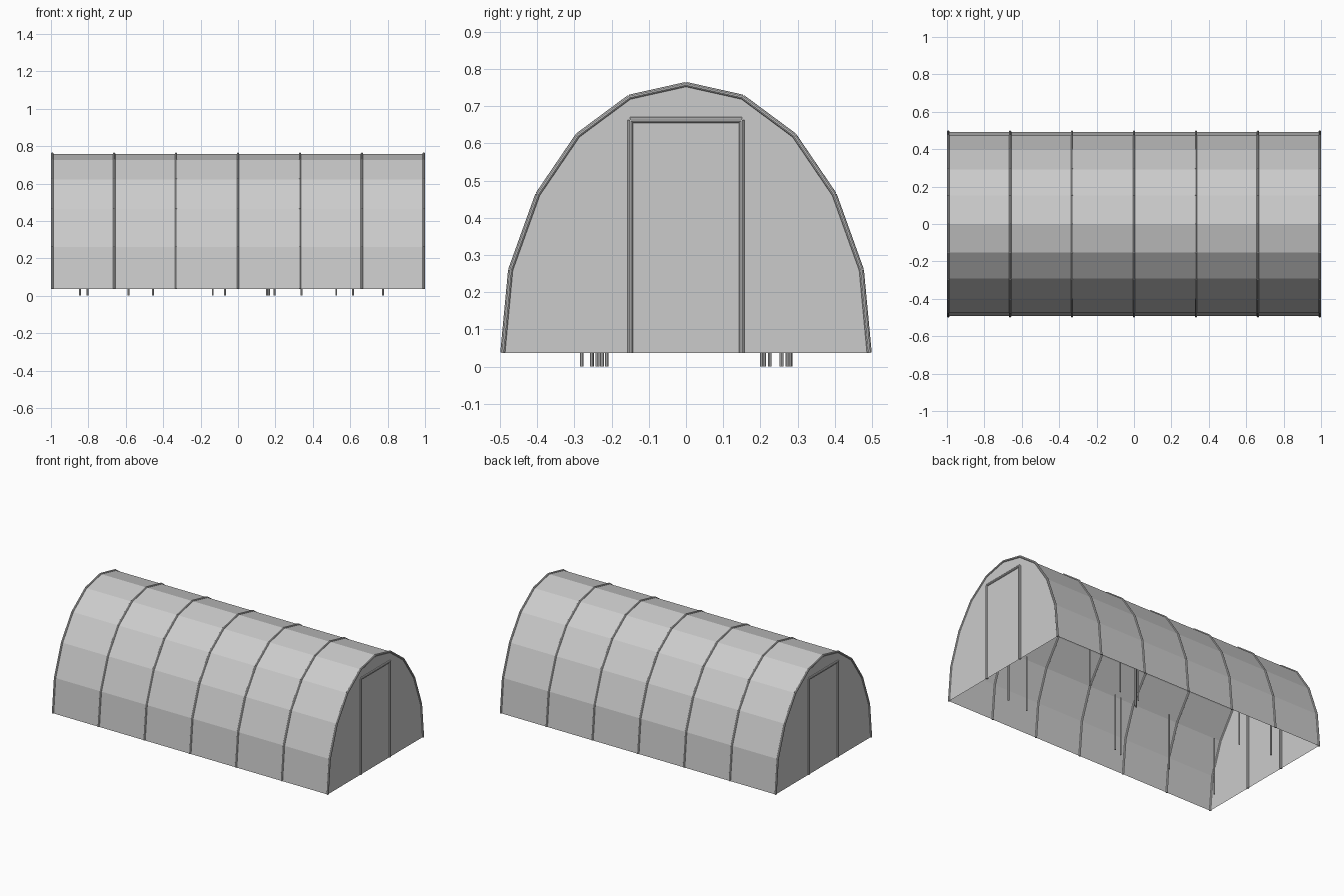
import bpy
import bmesh
import random
from mathutils import Vector

random.seed(4)
cube = bpy.data.objects.get("Cube")
if cube:
    bpy.data.objects.remove(cube, do_unlink=True)


def make_material(name, rgb):
    mat = bpy.data.materials.new(name)
    mat.use_nodes = True
    mat.diffuse_color = (*rgb, 1)
    mat.node_tree.nodes["Principled BSDF"].inputs["Base Color"].default_value = (*rgb, 1)
    return mat


grey = make_material("pale grey", (0.6, 0.6, 0.6))


def finish(name, bm):
    mesh = bpy.data.meshes.new(name)
    bm.to_mesh(mesh)
    bm.free()
    mesh.materials.append(grey)
    obj = bpy.data.objects.new(name, mesh)
    bpy.context.scene.collection.objects.link(obj)
    return obj


def add_tube(bm, start, end, radius, sides=10):
    """Capped straight tube between two points."""
    a, b = Vector(start), Vector(end)
    turn = (b - a).to_track_quat("Z", "Y").to_matrix().to_4x4()
    turn.translation = (a + b) / 2
    bmesh.ops.create_cone(bm, cap_ends=True, segments=sides, radius1=radius,
                          radius2=radius, depth=(b - a).length, matrix=turn)


def tube_path(name, points, radius):
    bm = bmesh.new()
    for a, b in zip(points, points[1:]):
        add_tube(bm, a, b, radius)
    return finish(name, bm)


# Arch profile as (y, z), mirrored about the ridge
BASE, END, ROD = 0.037, 0.993, 0.0065
half = [(0.493, BASE), (0.472, 0.26), (0.399, 0.463), (0.291, 0.622), (0.152, 0.725)]
arch = half + [(0, 0.759)] + [(-y, z) for y, z in reversed(half)]

# Cover sheet, open at the bottom
bm = bmesh.new()
rows = [[bm.verts.new((x, y, z)) for y, z in arch] for x in (-END, END)]
for i in range(len(arch) - 1):
    bm.faces.new((rows[0][i], rows[1][i], rows[1][i + 1], rows[0][i + 1]))
bmesh.ops.recalc_face_normals(bm, faces=bm.faces)
if bm.faces[0].normal.y < 0:
    bmesh.ops.reverse_faces(bm, faces=bm.faces)
finish("cover_sheet", bm)

# End walls and door frames
for side, label in ((1, "left"), (-1, "right")):
    x = side * END
    bm = bmesh.new()
    wall = bm.faces.new([bm.verts.new((x, y, z)) for y, z in arch])
    wall.normal_update()
    if wall.normal.x * side < 0:
        wall.normal_flip()
    finish(f"{label}_end_wall", bm)
    xd = side * 0.992
    tube_path(f"{label}_door_frame", [(xd, -0.15, BASE), (xd, -0.15, 0.663),
                                      (xd, 0.15, 0.663), (xd, 0.15, BASE)], 0.008)

# Arched ribs along the tunnel
for i in range(7):
    x = END * (i / 3 - 1)
    tube_path(f"rib_{i + 1}", [(x, y, z) for y, z in arch], ROD)

# Thin stakes in two loose rows inside
stakes = [(-0.845, -0.28), (-0.455, -0.226), (-0.135, -0.28), (-0.07, -0.253),
          (0.615, -0.238), (0.775, -0.213), (-0.805, 0.282), (-0.585, 0.257),
          (0.155, 0.204), (0.165, 0.21), (0.195, 0.272), (0.34, 0.28), (0.525, 0.225)]
for i, (x, y) in enumerate(stakes):
    bm = bmesh.new()
    add_tube(bm, (x, y, 0), (x, y, random.uniform(0.36, 0.42)), 0.005, 8)
    finish(f"stake_{i + 1}", bm)
